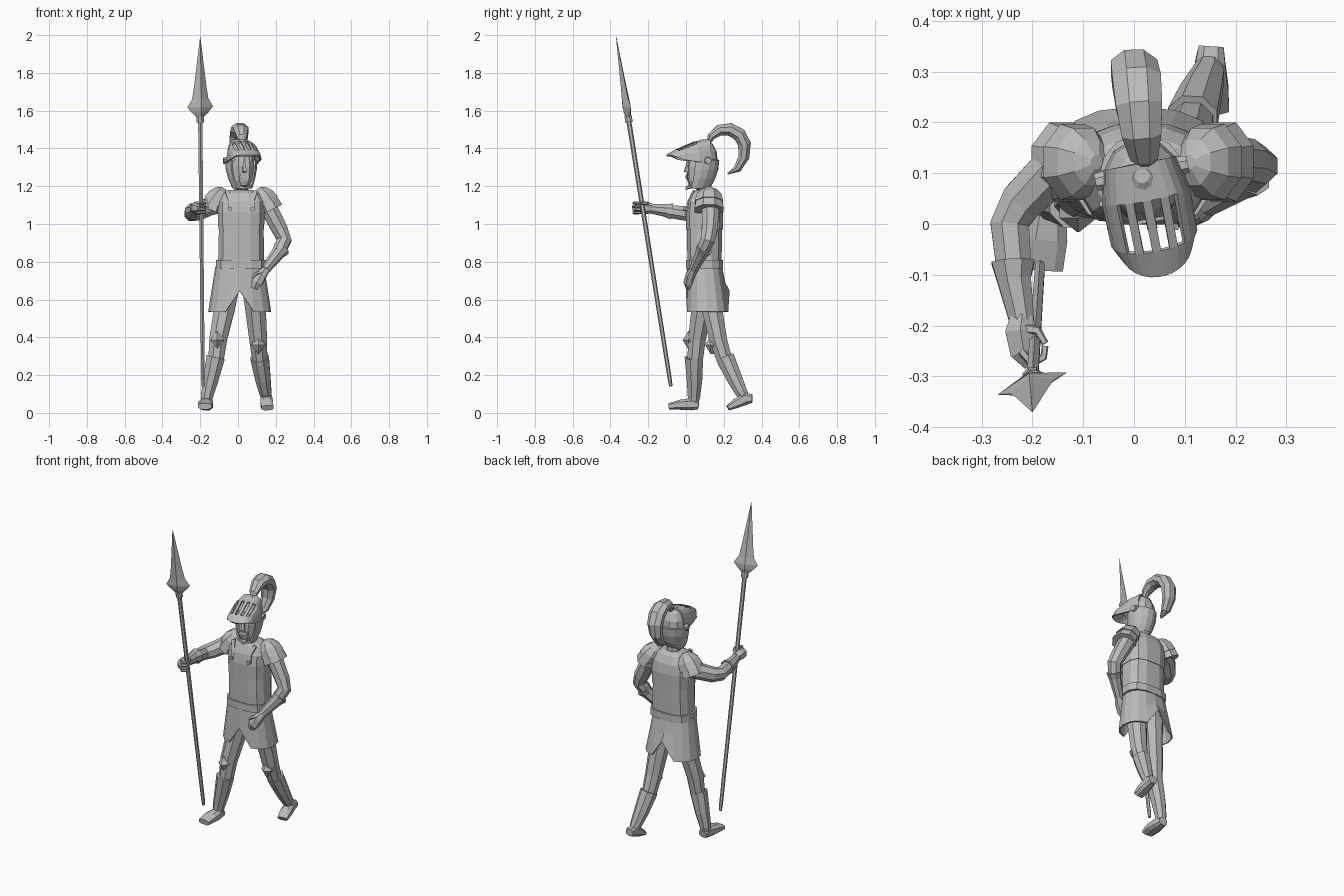
import bpy, bmesh, math
from mathutils import Vector, Matrix

if "Cube" in bpy.data.objects:
    bpy.data.objects.remove(bpy.data.objects["Cube"])

steel = bpy.data.materials.new("steel grey")
steel.use_nodes = True
steel.diffuse_color = (.5, .5, .5, 1)
steel.node_tree.nodes["Principled BSDF"].inputs["Base Color"].default_value = steel.diffuse_color


def loft(name, rings, closed=True, caps=True, holes=(), thickness=0, place=None):
    """Skin a stack of equal point rows; holes lists (row, column) gaps."""
    count = len(rings[0])
    verts = [point for ring in rings for point in ring]
    faces = []
    for row in range(len(rings) - 1):
        for col in range(count if closed else count - 1):
            if (row, col) not in holes:
                low, high = row * count, row * count + count
                following = (col + 1) % count
                faces.append((low + col, low + following, high + following, high + col))
    if closed and caps:
        faces += [range(count), range(len(verts) - count, len(verts))]
    mesh = bpy.data.meshes.new(name)
    mesh.from_pydata(verts, [], [tuple(face) for face in faces])
    bm = bmesh.new()
    bm.from_mesh(mesh)
    bmesh.ops.recalc_face_normals(bm, faces=bm.faces)
    bm.to_mesh(mesh)
    bm.free()
    mesh.materials.append(steel)
    part = bpy.data.objects.new(name, mesh)
    bpy.context.collection.objects.link(part)
    if place:
        part.matrix_world = place
    if thickness:
        shell = part.modifiers.new("thickness", 'SOLIDIFY')
        shell.thickness = thickness
        shell.offset = 0


def oval(angle, power):
    """Point on a unit circle, squared off when power is below one."""
    return [math.copysign(abs(v) ** power, v) for v in (math.cos(angle), math.sin(angle))]


def sweep(name, path, radii, sides=8, ratio=1, ref=(1, 0, 0), power=1, turn=.5, **options):
    """Sweep an oval along a path; ratio is its depth over its width."""
    path = [Vector(point) for point in path]
    last = len(path) - 1
    ratios = ratio if isinstance(ratio, list) else [ratio] * len(path)
    rings = []
    for i, point in enumerate(path):
        along = (path[min(i + 1, last)] - path[max(i - 1, 0)]).normalized()
        side = Vector(ref).cross(along).cross(along).normalized() * -1
        depth = along.cross(side) * ratios[i]
        ring = []
        for k in range(sides):
            c, s = oval(math.tau * (k + turn) / sides, power)
            ring.append(point + (side * c + depth * s) * radii[i])
        rings.append(ring)
    loft(name, rings, **options)


def limb(name, path, start, end, **options):
    """Sweep with an evenly tapering radius."""
    last = len(path) - 1
    sweep(name, path, [start + (end - start) * i / last for i in range(last + 1)], **options)


def dome(name, base, tip, radius, steps=3, **options):
    """Rounded cap rising from base to tip."""
    angles = [math.pi / 2 * i / (steps + .4) for i in range(steps + 1)]
    path = [Vector(base).lerp(Vector(tip), math.sin(a)) for a in angles]
    sweep(name, path, [radius * math.cos(a) for a in angles], **options)


# Spear: shaft, collar and flat blade
butt, neck, tip = Vector((-.185, -.08, .14)), Vector((-.2, -.305, 1.56)), Vector((-.2, -.37, 1.99))
limb("spear_shaft", [butt, butt.lerp(neck, .03), neck], .009, .013, sides=6)
limb("spear_collar", [butt.lerp(neck, s) for s in (.985, 1.01)], .021, .021)
sweep("spear_blade", [neck.lerp(tip, s) for s in (0, .08, .14, .24, .4, 1)],
      [.015, .05, .072, .045, .034, .001], sides=4, ratio=[1, .42, .3, .45, .45, 1],
      ref=(1, .33, 0), turn=0)

# Torso with an overlapping breastplate, straps and a belt
middle, depth = .017, .098


def band(name, levels, radii, ratio):
    sweep(name, [(middle, depth, z) for z in levels], radii, sides=12, ratio=ratio, power=.7)


band("torso_plate", (.77, .88, .99), (.125, .124, .12), [.73, .76, .8])
band("breastplate", (.97, 1.06, 1.12, 1.165, 1.18), (.124, .127, .125, .095, .06), [.8, .8, .74, .75, .8])
band("belt", (.765, .81), (.137, .137), .73)
limb("neck", [(middle, .1, 1.1), (middle, .1, 1.17), (middle, .1, 1.24)], .05, .034)
for side in (-1, 1):
    x = middle + side * .06
    limb("breast_strap", [(x + side * .015, .04, 1.175), (x, .015, 1.125), (x, .002, 1.075)],
         .015, .013, sides=4, ratio=.5)
    limb("strap_stud", [(x, .01, 1.08), (x, -.012, 1.08)], .012, .012, sides=6)

# Skirt: flaring, split at front and back
skirt = []
for flare in (0, .45, 1):
    ring = []
    for k in range(16):
        c, s = oval(math.tau * k / 16, .8)
        notch = .11 * flare ** 2 if k in (4, 12) else 0
        ring.append((.009 + c * (.125 + .038 * flare), depth + .017 * flare + s * (.088 + .024 * flare),
                     .775 - .24 * flare + notch))
    skirt.append(ring)
loft("skirt", skirt, caps=False, thickness=.008)

# Legs: the right one steps forward, the left one trails
limb("right_leg", [(-.05, .1, .7), (-.07, .085, .56), (-.105, .058, .39), (-.12, .046, .25)], .068, .042)
limb("right_boot", [(-.118, .042, .295), (-.146, .045, .17), (-.165, .042, .085), (-.168, .036, .03)], .053, .026)
sweep("right_foot", [(-.164, .066, .04), (-.166, .03, .046), (-.172, -.03, .043), (-.176, -.09, .035)],
      [.028, .034, .043, .038], ratio=[.8, 1, .65, .45], power=.7)
limb("left_leg", [(.08, .11, .7), (.092, .135, .56), (.107, .17, .39), (.117, .21, .26)], .068, .042)
limb("left_boot", [(.115, .207, .292), (.132, .258, .18), (.145, .292, .11), (.149, .315, .075)], .053, .026)
sweep("left_foot", [(.152, .35, .076), (.15, .318, .076), (.152, .265, .05), (.156, .222, .026)],
      [.026, .031, .036, .033], ratio=[.9, 1.1, .75, .45], power=.7)

# Kneepads: raised diamonds
for name, x, y, z in (("right_kneepad", -.11, 0, .385), ("left_kneepad", .108, .118, .36)):
    sweep(name, [(x, y + .04, z), (x, y + .012, z), (x, y - .016, z)], [.037, .037, .002],
          sides=4, ratio=1.3, turn=0)

# Right arm, reaching forward to the spear
limb("right_arm", [(-.09, .14, 1.11), (-.16, .105, 1.09), (-.22, .045, 1.06), (-.245, 0, 1.055), (-.235, -.1, 1.068)],
     .054, .037, ref=(0, 0, 1))
limb("right_gauntlet", [(-.238, -.075, 1.066), (-.236, -.11, 1.072), (-.22, -.195, 1.082)], .046, .026)
sweep("right_hand", [(-.22, -.18, 1.083), (-.224, -.21, 1.086), (-.217, -.25, 1.086), (-.2, -.275, 1.084)],
      [.025, .034, .032, .02], sides=6)
for finger in range(4):
    z = 1.06 + finger * .017
    limb("right_finger", [(-.222, -.25, z), (-.2, -.277, z), (-.178, -.262, z), (-.175, -.24, z)],
         .009, .007, sides=5, ref=(0, 0, 1))
limb("right_thumb", [(-.22, -.205, 1.1), (-.19, -.21, 1.108), (-.175, -.235, 1.11)], .012, .007, sides=5, ref=(0, 0, 1))

# Left arm, bent with the hand on the hip
limb("left_arm", [(.13, .13, 1.13), (.175, .13, 1.06), (.222, .125, .97), (.245, .115, .915), (.215, .085, .85)],
     .053, .037)
limb("left_gauntlet", [(.23, .098, .87), (.212, .083, .845), (.145, .04, .76)], .046, .026)
sweep("left_hand", [(.15, .042, .765), (.125, .025, .73), (.1, .015, .69), (.085, .018, .66)],
      [.023, .03, .032, .021], sides=6, ratio=.9)
limb("left_thumb", [(.13, .015, .745), (.095, .008, .735), (.075, .01, .715)], .012, .007, sides=5, ref=(0, 1, 0))

# Pauldrons: two overlapping domes per shoulder
for name, side in (("right", -1), ("left", 1)):
    def outward(x, z):
        return (middle + side * x, .122, z)
    dome(name + "_pauldron_lower", outward(.16, 1.075), outward(.12, 1.16), .07, ratio=1.2)
    dome(name + "_pauldron_upper", outward(.138, 1.11), outward(.09, 1.19), .072, ratio=1.12)

# Head and helmet, turned slightly to the left
turned = Matrix.Translation((middle, .09, 0)) @ Matrix.Rotation(math.radians(11), 4, 'Z')
sweep("face", [(0, -.045, 1.19), (0, -.03, 1.22), (0, -.02, 1.3), (0, -.01, 1.36)], [.032, .055, .066, .06],
      power=.8, place=turned)
limb("mouth", [(0, -.05, 1.25), (0, -.088, 1.25)], .03, .03, ratio=.4, power=.6, place=turned)
limb("nose", [(0, -.08, 1.33), (0, -.092, 1.275)], .008, .014, sides=4, place=turned)
dome("helmet_skull", (0, 0, 1.33), (0, .005, 1.45), .08, sides=10, place=turned)
limb("chin_guard", [(-.04, -.062, 1.2), (0, -.088, 1.19), (.04, -.062, 1.2)], .009, .009,
     sides=4, ref=(0, 1, 0), place=turned)

# Cheek guard: shell open at the face, narrowing to the jaw
guard = []
for level in range(4):
    narrow = (1 - level / 3) ** 2
    guard.append([((.08 - .034 * narrow) * math.sin(a), .082 * math.cos(a) * (1 - .25 * narrow) - .03 * narrow,
                   1.19 + .05 * level) for a in (math.radians(26 * k - 130) for k in range(11))])
loft("cheek_guard", guard, closed=False, thickness=.012, place=turned)

# Visor: peaked shell with four slots and hanging sides
visor = []
for y, z, width, drop, bow in ((.03, 1.445, .07, .105, 0), (-.045, 1.432, .086, .105, .01),
                               (-.145, 1.39, .084, .05, .025), (-.195, 1.362, .07, .012, .055)):
    spread = [k / 6.5 - 1 for k in range(14)]
    visor.append([(width * math.sin(1.35 * u), y + bow * u * u, z - drop * u ** 4) for u in spread])
loft("visor", visor, closed=False, holes=[(1, col) for col in (3, 5, 7, 9)], thickness=.009, place=turned)
for side in (-1, 1):
    limb("visor_pivot", [(side * .07, .01, 1.335), (side * .093, .01, 1.335)], .022, .018,
         ref=(0, 1, 0), place=turned)

# Plume: a swept curl, fullest at its middle
curl, fullness = [], []
for step in range(9):
    part = step / 8
    angle = math.radians(175 - 260 * part)
    rise = math.sin(angle) * (.103 if angle > 0 else .135)
    curl.append((.025 - .04 * part, .212 + .1 * math.cos(angle), 1.4 + rise))
    fullness.append(.006 + .046 * abs(math.sin(math.pi * part)) ** .7)
sweep("plume", curl, fullness, ratio=.75)
